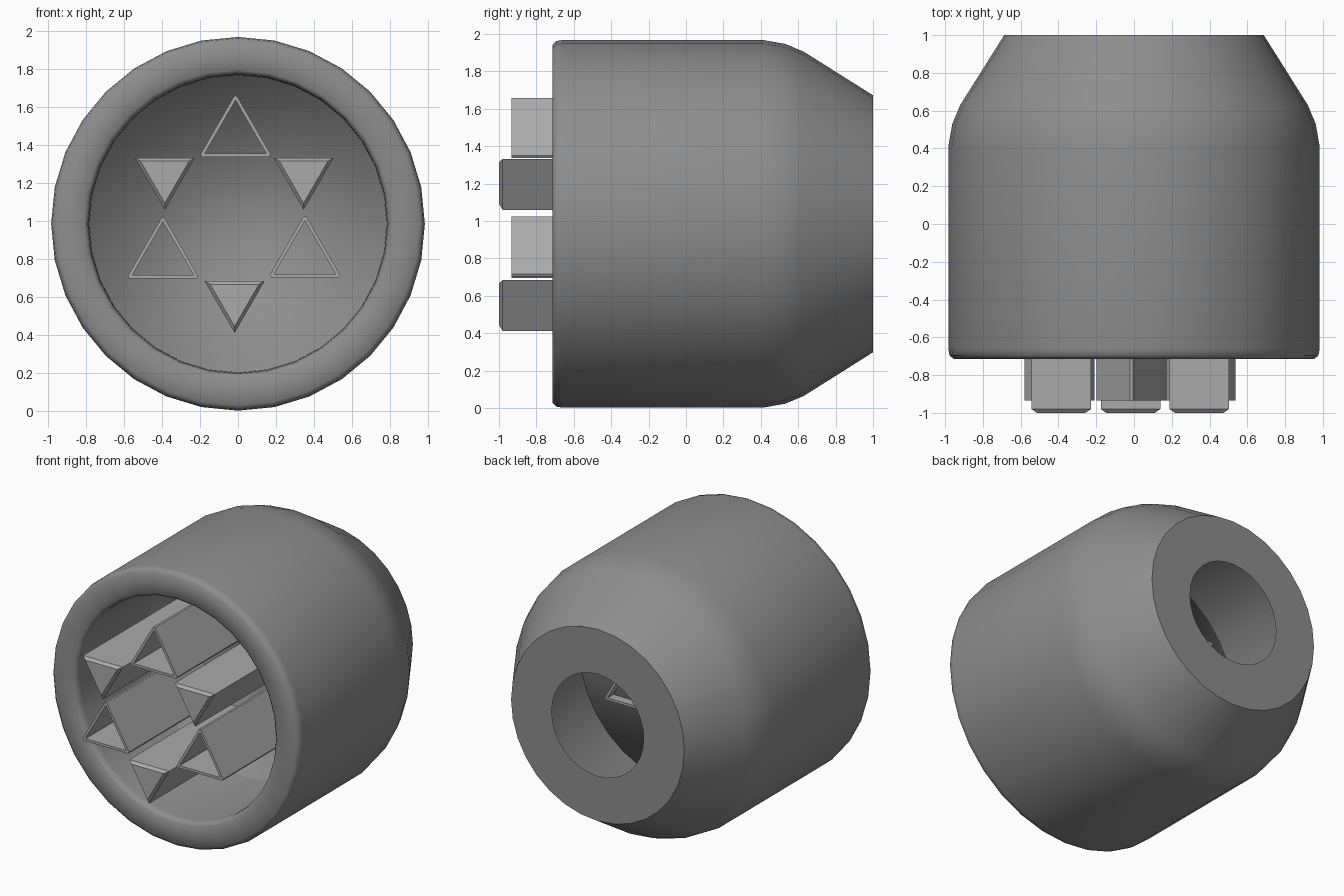
import bpy, bmesh, math
from math import pi, sin, cos

if "Cube" in bpy.data.objects:
    bpy.data.objects.remove(bpy.data.objects["Cube"])

CZ = 0.985      # height of the body axis
SEG = 32


def grey(name, v):
    mat = bpy.data.materials.new(name)
    mat.diffuse_color = (v, v, v, 1)
    mat.use_nodes = True
    mat.node_tree.nodes["Principled BSDF"].inputs["Base Color"].default_value = mat.diffuse_color
    return mat


SHELL = grey("dark_grey", 0.27)
METAL = grey("mid_grey", 0.40)


def finish(bm, name, mat, angle=None):
    bmesh.ops.recalc_face_normals(bm, faces=bm.faces)
    mesh = bpy.data.meshes.new(name)
    bm.to_mesh(mesh)
    bm.free()
    mesh.materials.append(mat)
    ob = bpy.data.objects.new(name, mesh)
    bpy.context.collection.objects.link(ob)
    if angle:
        bpy.ops.object.select_all(action='DESELECT')
        ob.select_set(True)
        bpy.context.view_layer.objects.active = ob
        bpy.ops.object.shade_smooth_by_angle(angle=math.radians(angle))
    return ob


def bridge(bm, rings, closed=True):
    """Join successive vertex rings with quads."""
    pairs = list(zip(rings, rings[1:]))
    if closed:
        pairs.append((rings[-1], rings[0]))
    for a, b in pairs:
        n = len(a)
        for i in range(n):
            j = (i + 1) % n
            bm.faces.new((a[i], a[j], b[j], b[i]))


def ring(bm, y, r):
    return [bm.verts.new((r * cos(2 * pi * i / SEG), y, CZ + r * sin(2 * pi * i / SEG)))
            for i in range(SEG)]


def triangle(x, z, r, up=True, trim=0.0):
    """Equilateral triangle in the xz plane, corners optionally clipped."""
    start = pi / 2 if up else -pi / 2
    c = [(x + r * cos(start + k * 2 * pi / 3), z + r * sin(start + k * 2 * pi / 3)) for k in range(3)]
    if not trim:
        return c
    t = trim / (r * math.sqrt(3))
    pts = []
    for k in range(3):
        for other in (c[k - 1], c[(k + 1) % 3]):
            pts.append(tuple(c[k][i] + (other[i] - c[k][i]) * t for i in (0, 1)))
    return pts


def loop(bm, pts, y):
    return [bm.verts.new((px, y, pz)) for px, pz in pts]


# Shell: rounded front rim, tapered back, thin back wall with cable hole
profile = [(-0.66, 0.983), (-0.695, 0.977), (-0.714, 0.955), (-0.714, 0.81),
           (-0.695, 0.79), (-0.66, 0.785), (0.6, 0.785), (0.985, 0.61),
           (1.0, 0.365), (1.0, 0.687), (0.63, 0.92), (0.53, 0.962), (0.41, 0.983)]
bm = bmesh.new()
bridge(bm, [ring(bm, y, r) for y, r in profile])
finish(bm, "shell", SHELL, 50)

# Thin plate that carries the pins, with a small smooth lip against the wall
bm = bmesh.new()
disc, lip = ring(bm, 0.09, 0.784), ring(bm, 0.075, 0.784)
face = bm.faces.new(disc[::-1])
bridge(bm, [lip, disc], closed=False)
plate = finish(bm, "pin_plate", SHELL, 180)
if plate.data.polygons[0].normal.y > 0:
    plate.data.flip_normals()

# Hollow triangular sleeves, pointing up
BACK = 0.155
for i, (x, z) in enumerate([(-0.013, 1.448), (-0.395, 0.808), (0.352, 0.814)]):
    bm = bmesh.new()
    outer = triangle(x, z, 0.223, True, 0.016)
    inner = triangle(x, z, 0.187, True, 0.002)
    bridge(bm, [loop(bm, outer, -0.934), loop(bm, outer, BACK),
                loop(bm, inner, BACK), loop(bm, inner, -0.934)])
    finish(bm, f"sleeve_{i + 1}", METAL)

# Solid triangular pins, pointing down, with chamfered tips
for i, (x, z) in enumerate([(-0.385, 1.241), (0.345, 1.241), (-0.018, 0.593)]):
    bm = bmesh.new()
    tip = loop(bm, triangle(x, z, 0.148, False), -1.0)
    front = loop(bm, triangle(x, z, 0.182, False), -0.98)
    back = loop(bm, triangle(x, z, 0.182, False), BACK)
    bridge(bm, [tip, front, back], closed=False)
    bm.faces.new(tip)
    bm.faces.new(back)
    finish(bm, f"pin_{i + 1}", METAL)
